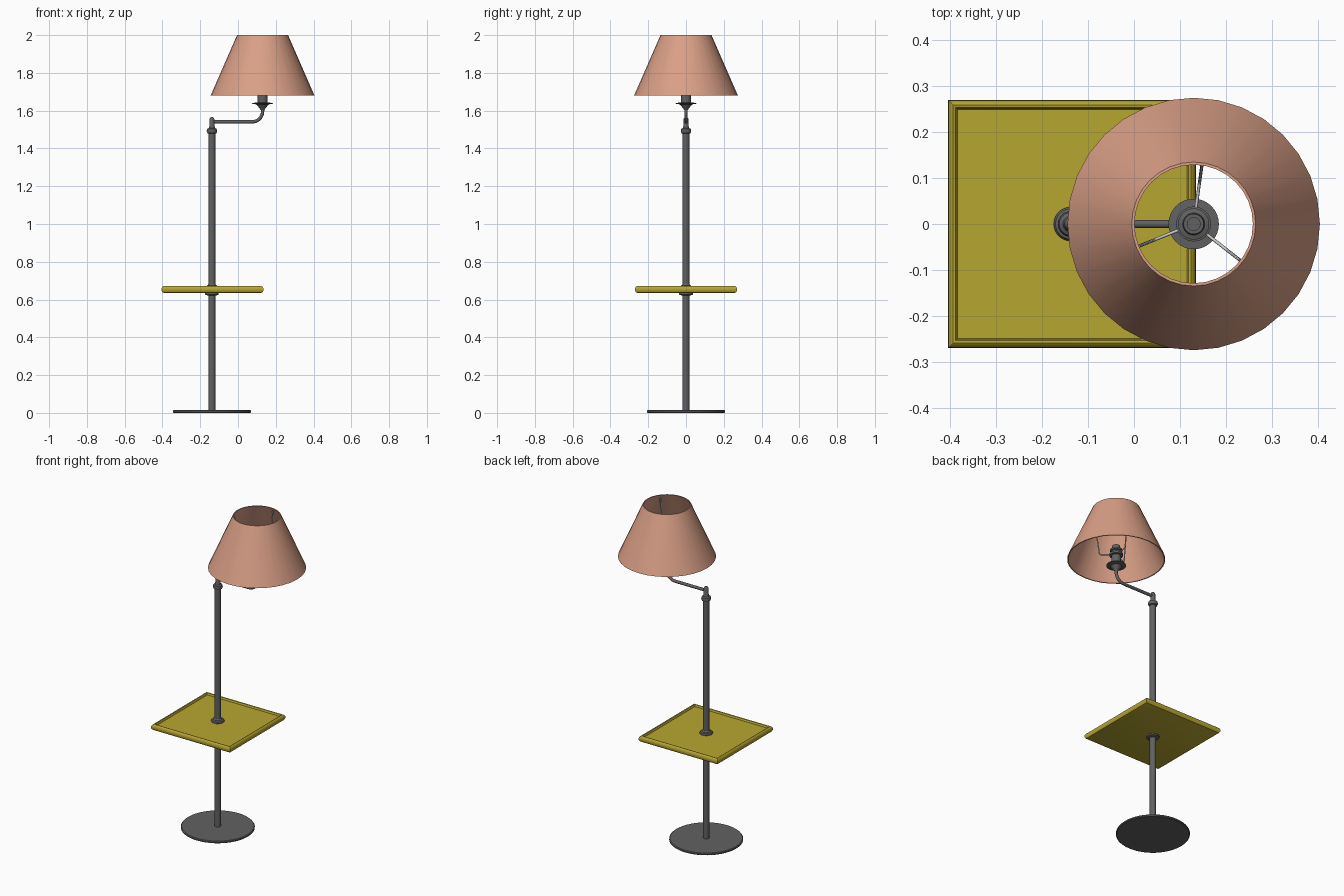
import bpy, bmesh, math
from mathutils import Vector

if "Cube" in bpy.data.objects:
    bpy.data.objects.remove(bpy.data.objects["Cube"])

POLE_X, SHADE_X = -0.138, 0.13


def material(name, rgb):
    m = bpy.data.materials.new(name)
    m.diffuse_color = (*rgb, 1)
    m.use_nodes = True
    m.node_tree.nodes["Principled BSDF"].inputs["Base Color"].default_value = m.diffuse_color
    return m


METAL = material("dark_grey_metal", (0.12, 0.12, 0.12))
OLIVE = material("olive_yellow", (0.47, 0.38, 0.03))
FABRIC = material("peach_fabric", (0.70, 0.35, 0.24))
WIRE = material("light_wire", (0.62, 0.62, 0.62))


def finish(ob, mat, angle=35):
    ob.data.materials.clear()
    ob.data.materials.append(mat)
    bpy.ops.object.select_all(action='DESELECT')
    ob.select_set(True)
    bpy.context.view_layer.objects.active = ob
    bpy.ops.object.shade_smooth_by_angle(angle=math.radians(angle))


def loft(name, rings, mat, closed=False):
    """Skin a list of equal-length point rings, capped or closed on itself."""
    bm = bmesh.new()
    vs = [[bm.verts.new(p) for p in r] for r in rings]
    n = len(vs[0])
    pairs = list(zip(vs, vs[1:])) + ([(vs[-1], vs[0])] if closed else [])
    for a, b in pairs:
        for i in range(n):
            j = (i + 1) % n
            bm.faces.new((a[i], a[j], b[j], b[i]))
    if not closed:
        bm.faces.new(vs[0])
        bm.faces.new(vs[-1])
    bmesh.ops.recalc_face_normals(bm, faces=bm.faces)
    me = bpy.data.meshes.new(name)
    bm.to_mesh(me)
    bm.free()
    ob = bpy.data.objects.new(name, me)
    bpy.context.collection.objects.link(ob)
    finish(ob, mat)


def lathe(name, profile, x, mat, segs=32, closed=False):
    """Turn a (radius, z) profile about a vertical axis at x."""
    angles = [2 * math.pi * i / segs for i in range(segs)]
    loft(name, [[(x + r * math.cos(a), r * math.sin(a), z) for a in angles]
                for r, z in profile], mat, closed)


def tube(name, pts, radius, mat, res=4):
    """Round bar following a path."""
    cu = bpy.data.curves.new(name, 'CURVE')
    cu.dimensions = '3D'
    cu.bevel_depth, cu.bevel_resolution, cu.use_fill_caps = radius, res, True
    sp = cu.splines.new('POLY')
    sp.points.add(len(pts) - 1)
    for p, co in zip(sp.points, pts):
        p.co = (*co, 1)
    ob = bpy.data.objects.new(name, cu)
    bpy.context.collection.objects.link(ob)
    bpy.ops.object.select_all(action='DESELECT')
    ob.select_set(True)
    bpy.context.view_layer.objects.active = ob
    bpy.ops.object.convert(target='MESH')
    finish(bpy.context.object, mat, 50)


# Base disc
lathe("base", [(0.203, 0), (0.207, 0.003), (0.207, 0.010), (0.203, 0.014)],
      POLE_X, METAL, 48)

# Pole with turned collar and knuckle at the top
lathe("pole", [(0.018, 0.012), (0.018, 1.478), (0.024, 1.481), (0.028, 1.492),
               (0.025, 1.503), (0.017, 1.508), (0.014, 1.518), (0.014, 1.552),
               (0.011, 1.561), (0.005, 1.566)], POLE_X, METAL, 24)

# Flanges clamping the table
lathe("table_lower_flange", [(0.024, 0.622), (0.036, 0.626), (0.036, 0.637)],
      POLE_X, METAL)
lathe("table_upper_flange", [(0.036, 0.655), (0.037, 0.664), (0.033, 0.671),
                             (0.024, 0.674), (0.019, 0.682)], POLE_X, METAL)

# Square tray table: rounded rim section as (inset, z), mitred at the corners
rim = [(0.014, 0.635), (0.006, 0.638), (0.001, 0.646), (0, 0.654), (0.001, 0.662),
       (0.006, 0.669), (0.011, 0.672), (0.016, 0.670), (0.019, 0.665), (0.020, 0.660)]
corners = [(-1, -1), (1, -1), (1, 1), (-1, 1)]
loft("tray_table", [[(-0.135 + sx * (0.27 - d), sy * (0.27 - d), z)
                     for sx, sy in corners] for d, z in rim], OLIVE)

# Swing arm: horizontal bar bending upward under the lamp holder
bend = 0.055
arc = [(SHADE_X - bend + bend * math.sin(t), 0, 1.541 + bend * (1 - math.cos(t)))
       for t in (math.pi / 2 * i / 10 for i in range(11))]
tube("swing_arm", [(POLE_X, 0, 1.541)] + arc + [(SHADE_X, 0, 1.615)], 0.009, METAL)

# Lamp holder: drip cup and stepped socket
lathe("drip_cup", [(0.010, 1.603), (0.015, 1.612), (0.027, 1.626), (0.032, 1.633),
                   (0.055, 1.637), (0.055, 1.641), (0.028, 1.643)], SHADE_X, METAL)
lathe("lamp_socket", [(0.027, 1.641), (0.027, 1.700), (0.038, 1.702), (0.038, 1.714),
                      (0.027, 1.716), (0.027, 1.728), (0.034, 1.731), (0.034, 1.741),
                      (0.024, 1.744), (0.022, 1.765), (0.014, 1.765),
                      (0.014, 1.735)], SHADE_X, METAL)

# Lamp shade: thin open cone
lathe("lamp_shade", [(0.275, 1.68), (0.135, 2.0), (0.129, 2.0), (0.269, 1.68)],
      SHADE_X, FABRIC, 32, closed=True)

# Three wire spokes from the socket up to the top of the shade
for i in range(3):
    a = math.radians(82 + 120 * i)
    pts = [(SHADE_X + r * math.cos(a), r * math.sin(a), z)
           for r, z in ((0.030, 1.708), (0.088, 1.708), (0.094, 1.714), (0.130, 1.985))]
    tube("shade_spoke_%d" % (i + 1), pts, 0.0035, WIRE, 2)
